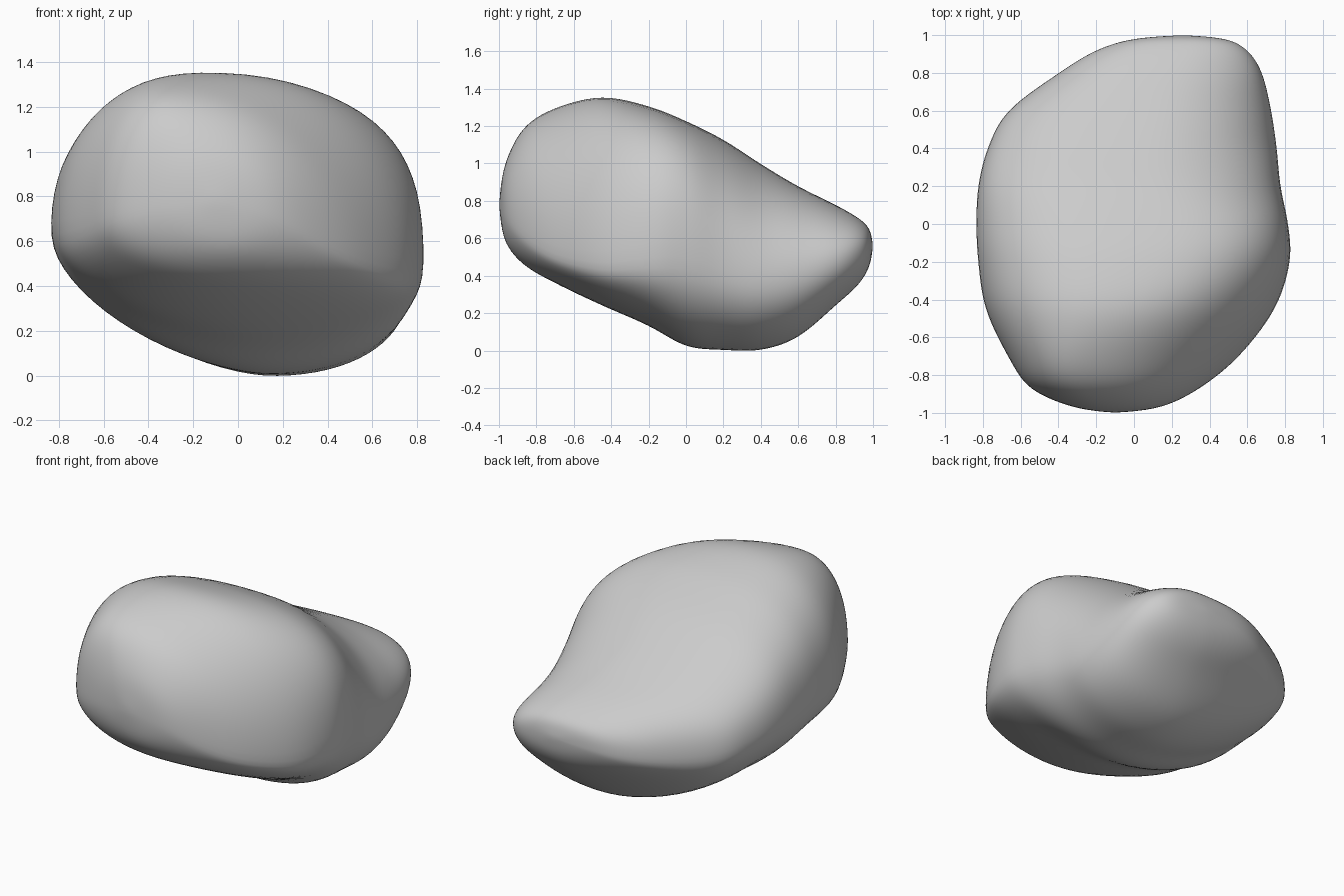
import bpy
import bmesh
from math import sin, cos, pi

default_cube = bpy.data.objects.get("Cube")
if default_cube:
    bpy.data.objects.remove(default_cube, do_unlink=True)

# Cross-sections from front to back:
# y, left x, left z, right x, right z, top x, top z, bottom x, bottom z,
# fullness of the upper right shoulder
SECTIONS = [
    (-1, -.1, .78, -.1, .78, -.1, .78, -.1, .78, 2),
    (-.97, -.32, .77, .14, .73, -.14, .99, -.06, .59, 2),
    (-.87, -.55, .72, .35, .61, -.25, 1.19, -.04, .46, 2.1),
    (-.7, -.67, .67, .56, .5, -.26, 1.3, 0, .36, 2.15),
    (-.45, -.79, .63, .75, .45, -.13, 1.36, .06, .24, 2.3),
    (-.2, -.83, .63, .83, .48, -.06, 1.31, .12, .13, 2.7),
    (0, -.84, .62, .82, .5, -.03, 1.23, .12, .02, 2.85),
    (.2, -.83, .6, .78, .44, 0, 1.13, .13, 0, 2.4),
    (.4, -.78, .56, .76, .39, .03, 1, .14, 0, 2.05),
    (.6, -.67, .51, .73, .41, .08, .88, .18, .07, 2),
    (.8, -.4, .49, .68, .48, .16, .78, .25, .24, 2),
    (.92, -.2, .51, .6, .53, .24, .71, .26, .35, 2),
    (.98, 0, .54, .48, .55, .27, .65, .27, .45, 2),
    (1, .26, .56, .26, .56, .26, .56, .26, .56, 2),
]
STEPS = 7
SIDES = 72


def spline(a, b, c, d, t):
    """Smooth value between b and c."""
    return b + t / 2 * (c - a + t * (2 * a - 5 * b + 4 * c - d + t * (3 * (b - c) + d - a)))


def section_at(i, t):
    last = len(SECTIONS) - 1
    rows = [SECTIONS[min(max(i + k, 0), last)] for k in (-1, 0, 1, 2)]
    return [spline(*values, t) for values in zip(*rows)]


def ring_points(section):
    """Rounded outline whose four quarters have their own fullness."""
    y, left_x, left_z, right_x, right_z, top_x, top_z, low_x, low_z, shoulder = section
    back = min(max(y + .7, 0), .9)
    for k in range(SIDES):
        angle = 2 * pi * (k + .5) / SIDES
        c, s = cos(angle), sin(angle)
        side_x, side_z = (right_x, right_z) if c > 0 else (left_x, left_z)
        mid_x, end_z = (top_x, top_z) if s > 0 else (low_x, low_z)
        if s > 0:
            fullness = shoulder if c > 0 else 2.3 + .5 * back
        else:
            fullness = 2 + .25 * back if c > 0 else 2 - .5 * back
        power = 2 / fullness
        across, up = abs(c) ** power, abs(s) ** power
        yield (mid_x + (side_x - mid_x) * across, y, side_z + (end_z - side_z) * up)


# Loft the stone body through the sections
bm = bmesh.new()
rings = []
for i in range(len(SECTIONS) - 1):
    for j in range(STEPS):
        if i + j > 0:
            rings.append([bm.verts.new(p) for p in ring_points(section_at(i, j / STEPS))])
for a, b in zip(rings, rings[1:]):
    for k in range(SIDES):
        n = (k + 1) % SIDES
        bm.faces.new((a[k], a[n], b[n], b[k]))

# Close both ends
for ring, row in ((rings[0], SECTIONS[0]), (rings[-1], SECTIONS[-1])):
    tip = bm.verts.new((row[1], row[0], row[2]))
    for k in range(SIDES):
        bm.faces.new((ring[k], ring[(k + 1) % SIDES], tip))
bmesh.ops.recalc_face_normals(bm, faces=bm.faces)
mesh = bpy.data.meshes.new("stone")
bm.to_mesh(mesh)
bm.free()
stone = bpy.data.objects.new("stone", mesh)
bpy.context.collection.objects.link(stone)

# Soften the joins between quarters
soften = stone.modifiers.new("soften", 'SMOOTH')
soften.factor = .5
soften.iterations = 15

# Plain grey stone
grey = bpy.data.materials.new("stone grey")
grey.use_nodes = True
colour = (.6, .6, .6, 1)
grey.diffuse_color = colour
grey.node_tree.nodes["Principled BSDF"].inputs["Base Color"].default_value = colour
mesh.materials.append(grey)
mesh.polygons.foreach_set("use_smooth", [True] * len(mesh.polygons))
